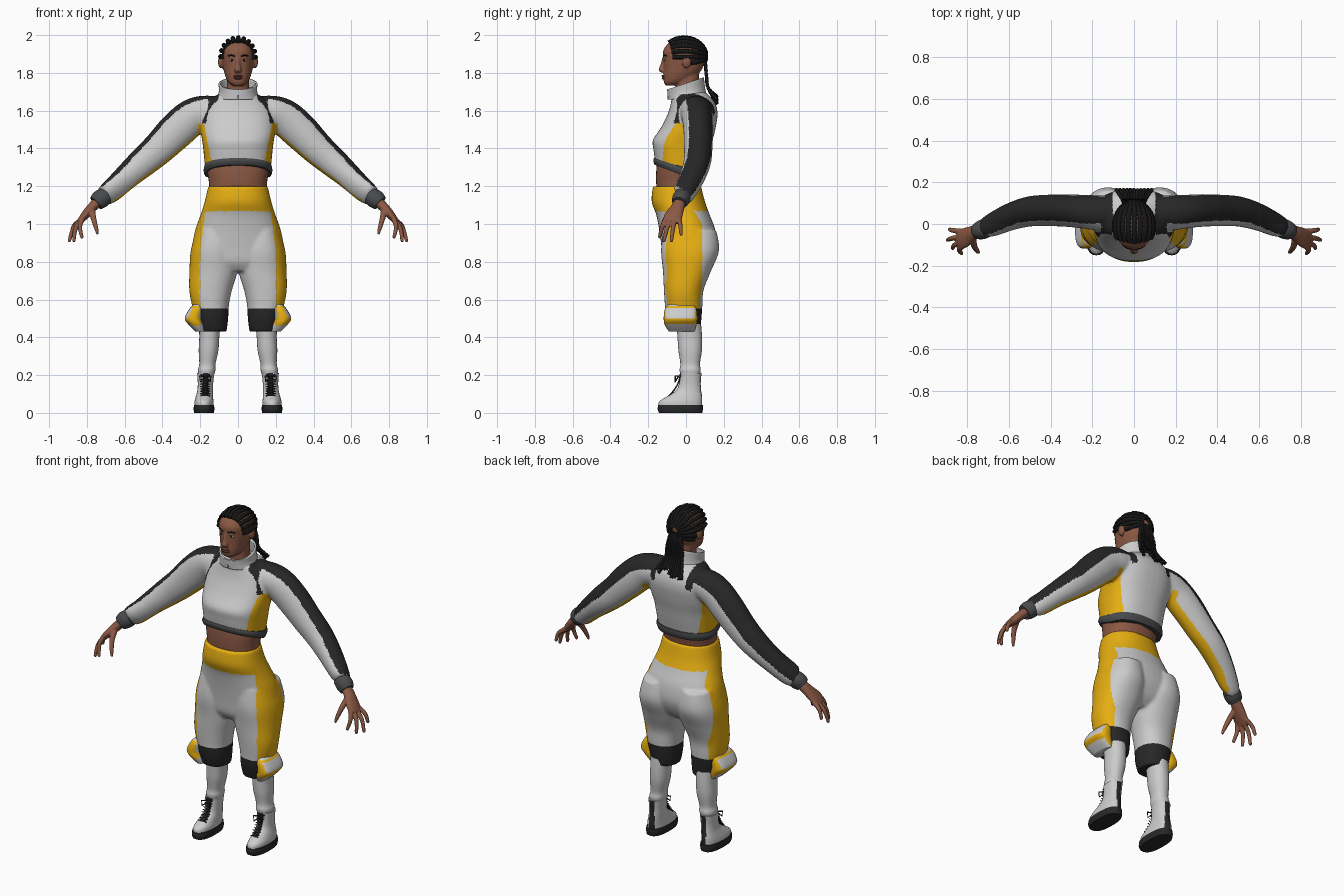
import bpy, bmesh, math, random
from mathutils import Vector, Matrix

random.seed(4)
default = bpy.data.objects.get("Cube")
if default:
    bpy.data.objects.remove(default)

COLOURS = {
    "white_fabric": (.6, .6, .6), "yellow_fabric": (.8, .43, .006),
    "black_fabric": (.02, .02, .02), "grey_trim": (.065, .068, .072),
    "skin": (.26, .1, .058), "lip_skin": (.15, .05, .04), "black_hair": (.008, .008, .008),
}
MATERIALS = {}
for label, rgb in COLOURS.items():
    mat = bpy.data.materials.new(label)
    mat.use_nodes = True
    mat.diffuse_color = (*rgb, 1)
    shader = next(n for n in mat.node_tree.nodes if n.type == "BSDF_PRINCIPLED")
    shader.inputs["Base Color"].default_value = (*rgb, 1)
    shader.inputs["Roughness"].default_value = .7
    MATERIALS[label] = mat


def finish(name, bm, colour):
    bmesh.ops.recalc_face_normals(bm, faces=bm.faces)
    mesh = bpy.data.meshes.new(name)
    bm.to_mesh(mesh)
    bm.free()
    mesh.materials.append(MATERIALS[colour])
    mesh.shade_smooth()
    mesh.set_sharp_from_angle(angle=1)
    obj = bpy.data.objects.new(name, mesh)
    bpy.context.collection.objects.link(obj)
    return obj


def spline(rows, sub):
    """Catmull-Rom through rows of equal length."""
    rows = [Vector(r) for r in rows]
    out = []
    for i in range(len(rows) - 1):
        a, b, c, d = rows[max(i - 1, 0)], rows[i], rows[i + 1], rows[min(i + 2, len(rows) - 1)]
        for k in range(sub):
            t = k / sub
            out.append(b + (c - a) * (t / 2) + (a * 2 - b * 5 + c * 4 - d) * (t * t / 2)
                       + (b * 3 - a - c * 3 + d) * (t ** 3 / 2))
    return out + [rows[-1]]


def loft(name, stations, colour, level=False, power=2, sides=40, sub=6, cap=True):
    """Skin over elliptical rings; each station is x, y, z, radius across, radius along y."""
    rows = spline(stations, sub)
    bm = bmesh.new()
    rings = []
    for i, row in enumerate(rows):
        centre = Vector(row[:3])
        u, v = Vector((1, 0, 0)), Vector((0, 1, 0))
        if not level:
            path = (Vector(rows[min(i + 1, len(rows) - 1)][:3]) - Vector(rows[max(i - 1, 0)][:3])).normalized()
            v = (v - path * v.dot(path)).normalized()
            u = v.cross(path)
        ring = []
        for k in range(sides):
            a = math.tau * k / sides
            c, s = math.cos(a), math.sin(a)
            cu = math.copysign(abs(c) ** (2 / power), c)
            sv = math.copysign(abs(s) ** (2 / power), s)
            ring.append(bm.verts.new(centre + u * cu * row[3] + v * sv * row[4]))
        rings.append(ring)
    for low, high in zip(rings, rings[1:]):
        for k in range(sides):
            bm.faces.new((low[k - 1], low[k], high[k], high[k - 1]))
    if cap:
        bm.faces.new(rings[0])
        bm.faces.new(rings[-1])
    return finish(name, bm, colour)


def upright(name, rows, colour, power=2.2, **options):
    """Level loft; each row is height, centre x, half width, front y, back y."""
    return loft(name, [(x, (f + b) / 2, z, w, (b - f) / 2) for z, x, w, f, b in rows],
                colour, True, power, **options)


def ball(name, centre, radii, colour):
    bm = bmesh.new()
    bmesh.ops.create_uvsphere(bm, u_segments=20, v_segments=12, radius=1,
                              matrix=Matrix.Translation(centre) @ Matrix.Diagonal((*radii, 1)))
    return finish(name, bm, colour)


def tubes(name, paths, depth, colour, lumpy=False):
    curve = bpy.data.curves.new(name, "CURVE")
    curve.dimensions, curve.bevel_depth = "3D", depth
    curve.bevel_resolution, curve.use_fill_caps = 2, True
    for path in paths:
        strand = curve.splines.new("POLY")
        strand.points.add(len(path) - 1)
        for i, (point, co) in enumerate(zip(strand.points, path)):
            point.co = (*co, 1)
            point.radius = .8 if lumpy and i % 2 else 1
    curve.materials.append(MATERIALS[colour])
    obj = bpy.data.objects.new(name, curve)
    bpy.context.collection.objects.link(obj)
    return obj


def mirrored(obj):
    twin = obj.copy()
    twin.data = obj.data.copy()
    twin.data.transform(Matrix.Scale(-1, 4, (1, 0, 0)))
    if twin.type == "MESH":
        twin.data.flip_normals()
    twin.name = obj.name.replace("left", "right")
    bpy.context.collection.objects.link(twin)
    return twin


def blend(name, parts, voxel, colour):
    """Fuse overlapping parts into one soft surface."""
    bm = bmesh.new()
    for part in parts:
        bm.from_mesh(part.data)
        bpy.data.objects.remove(part)
    obj = finish(name, bm, colour)
    remesh = obj.modifiers.new("fuse", "REMESH")
    remesh.mode, remesh.voxel_size = "VOXEL", voxel
    soften = obj.modifiers.new("soften", "SMOOTH")
    soften.factor, soften.iterations = .5, 4
    graph = bpy.context.evaluated_depsgraph_get()
    mesh = bpy.data.meshes.new_from_object(obj.evaluated_get(graph))
    obj.modifiers.clear()
    obj.data = mesh
    mesh.materials.clear()
    mesh.materials.append(MATERIALS[colour])
    mesh.shade_smooth()
    return obj


def paint(obj, rule):
    obj.data.materials.clear()
    used = []
    for face in obj.data.polygons:
        colour = rule(face.center, face.normal)
        if colour not in used:
            used.append(colour)
            obj.data.materials.append(MATERIALS[colour])
        face.material_index = used.index(colour)


# Cropped jacket: body and sleeves, hem raised at the front
def raise_hem(obj):
    for v in obj.data.vertices:
        if v.co.z < 1.52:
            v.co.z += .06 * max(0, -v.co.y) / .17 * (1.52 - v.co.z) / .25


def jacket_colour(c, n):
    x, side = abs(c.x), math.copysign(1, c.x)
    facing = n.dot(Vector((.6 * side, .25, .76)))
    if x > .21 or c.z > 1.53:
        if x > .1 and facing > .48:
            return "black_fabric"
        under = n.dot(Vector((-.63 * side, 0, -.77)))
        return "yellow_fabric" if .2 < x < .66 and under > .8 else "white_fabric"
    return "yellow_fabric" if x > .13 + .2 * (c.z - 1.28) else "white_fabric"


body = upright("body", [(1.265, 0, .172, -.162, .1), (1.35, 0, .18, -.172, .12), (1.42, 0, .187, -.175, .135),
                        (1.5, 0, .198, -.137, .155), (1.58, 0, .195, -.098, .167), (1.64, 0, .165, -.08, .155),
                        (1.68, 0, .115, -.075, .12), (1.7, 0, .085, -.07, .1)], "white_fabric", 2.4)
sleeve = loft("left_sleeve", [(.08, .05, 1.6, .075, .08), (.18, .055, 1.59, .09, .085), (.25, .06, 1.56, .098, .08),
                              (.33, .065, 1.49, .098, .078), (.42, .065, 1.4, .088, .075), (.5, .06, 1.33, .08, .072),
                              (.59, .035, 1.25, .068, .065), (.68, -.005, 1.165, .058, .055),
                              (.715, -.02, 1.14, .045, .045)], "white_fabric")
jacket = blend("jacket", [body, sleeve, mirrored(sleeve)], .009, "white_fabric")
raise_hem(jacket)
paint(jacket, jacket_colour)
hem = upright("jacket_hem", [(1.25, 0, .174, -.166, .105), (1.272, 0, .182, -.173, .112),
                             (1.295, 0, .178, -.17, .112)], "grey_trim", 2.4)
raise_hem(hem)
collar = upright("collar", [(1.66, 0, .102, -.085, .105), (1.7, 0, .092, -.088, .092),
                            (1.745, 0, .093, -.09, .085)], "white_fabric", 2, cap=False)
for v in collar.data.vertices:
    v.co.z += .35 * v.co.y * max(0, v.co.z - 1.67) / .075
collar.modifiers.new("thickness", "SOLIDIFY").thickness = .01
tubes("zip_pull", [[(0, -.094, 1.7), (0, -.094, 1.66)]], .004, "grey_trim")
mirrored(loft("left_cuff", [(.7, -.015, 1.15, .046, .046), (.73, -.028, 1.13, .05, .046),
                            (.752, -.036, 1.11, .042, .038)], "grey_trim"))

# Bare waist
upright("waist", [(1.14, 0, .15, -.15, .06), (1.22, 0, .154, -.158, .075), (1.3, 0, .165, -.156, .09),
                  (1.4, 0, .16, -.14, .1)], "skin")

# Knee-length trousers
def trouser_colour(c, n):
    if c.z > 1.07:
        return "yellow_fabric"
    if c.z < .55:
        return "black_fabric"
    edge = .2 - .12 * max(0, c.z - .85)
    return "yellow_fabric" if abs(c.x) > edge and c.y < .085 else "white_fabric"


hips = upright("hips", [(1.2, 0, .158, -.175, .08), (1.12, 0, .176, -.182, .1), (1.05, 0, .198, -.158, .125),
                        (.97, 0, .226, -.142, .155), (.88, 0, .243, -.13, .162), (.8, 0, .24, -.12, .13),
                        (.75, 0, .21, -.09, .08)], "white_fabric")
leg = upright("left_leg", [(.97, .12, .1, -.12, .16), (.86, .125, .125, -.132, .175), (.75, .13, .127, -.122, .132),
                           (.65, .145, .113, -.117, .093), (.57, .146, .098, -.112, .087),
                           (.5, .14, .088, -.107, .082), (.43, .135, .075, -.088, .074)], "white_fabric")
trousers = blend("trousers", [hips, leg, mirrored(leg)], .009, "white_fabric")
paint(trousers, trouser_colour)

# Folded flaps outside the knees
flap = upright("left_knee_flap", [(.575, .215, .02, -.09, .04), (.55, .222, .036, -.112, .055),
                                  (.5, .236, .046, -.118, .06), (.465, .22, .04, -.112, .055),
                                  (.43, .2, .025, -.09, .045)], "white_fabric", 2.8)
paint(flap, lambda c, n: "yellow_fabric" if .47 < c.z < .5 or .555 < c.z < .565 or abs(c.y + .03) > .078
      else "white_fabric")
mirrored(flap)

# Socks and boots
mirrored(upright("left_sock", [(.47, .15, .057, -.05, .08), (.4, .152, .053, -.045, .085),
                               (.33, .156, .052, -.04, .084), (.26, .162, .043, -.03, .074),
                               (.225, .166, .046, -.034, .078), (.19, .168, .038, -.025, .07)], "white_fabric"))
boot = upright("left_boot", [(.03, .18, .05, -.145, .085), (.06, .18, .05, -.142, .086), (.085, .178, .046, -.105, .085),
                             (.12, .174, .041, -.052, .08), (.16, .172, .041, -.036, .078),
                             (.21, .171, .045, -.032, .082)], "white_fabric")
paint(boot, lambda c, n: "black_fabric" if abs(c.x - .173) < .016 and (c.y > .06 or n.y < -.3 and c.z > .09)
      else "white_fabric")
mirrored(boot)
mirrored(upright("left_sole", [(0, .18, .052, -.143, .086), (.02, .18, .055, -.15, .09),
                               (.042, .18, .053, -.147, .089)], "black_fabric", 2.5))
laces = []
for way in (-1, 1):
    zigzag = []
    for i in range(10):
        z = .09 + .0125 * i
        zigzag.append((.173 + .024 * way * (-1) ** i, -.03 - .06 * ((.21 - z) / .12) ** 2, z))
    bow = [(.173, -.038, .195), (.173 + .03 * way, -.056, .195), (.173 + .026 * way, -.058, .165), (.173, -.042, .19)]
    laces += [zigzag, bow]
mirrored(tubes("left_laces", laces, .004, "black_fabric"))

# Hands: palm, four fingers and a thumb
digits = [loft("palm", [(.735, -.03, 1.125, .027, .03), (.775, -.045, 1.085, .026, .036),
                        (.815, -.068, 1.04, .021, .048), (.84, -.078, 1.01, .014, .042)], "skin")]
tips = [(.825, -.142, .925), (.87, -.118, .905), (.895, -.078, .905), (.885, -.025, .94)]
for i, tip in enumerate(tips):
    root, end = Vector((.825, -.108 + .024 * i, 1.025)), Vector(tip)
    middle = (root + end) / 2 + Vector((.012, 0, .01))
    digits.append(loft("finger", [(*root, .014, .014), (*middle, .012, .012), (*end.lerp(middle, .1), .009, .009),
                                  (*end, .004, .004)], "skin", sides=12))
digits.append(loft("thumb", [(.775, -.06, 1.08, .018, .018), (.765, -.105, 1.03, .015, .015),
                             (.75, -.13, .975, .011, .011), (.743, -.138, .945, .006, .006)], "skin", sides=12))
mirrored(blend("left_hand", digits, .004, "skin"))

# Head, neck and face
skull = upright("skull", [(1.733, 0, .028, -.108, -.04), (1.75, 0, .05, -.117, 0), (1.78, 0, .066, -.12, .05),
                          (1.82, 0, .077, -.119, .085), (1.87, 0, .084, -.12, .1), (1.92, 0, .084, -.12, .102),
                          (1.96, 0, .06, -.088, .07), (1.983, 0, .022, -.04, .02)], "skin")
neck = upright("neck", [(1.64, 0, .07, -.05, .08), (1.72, 0, .06, -.055, .07), (1.82, 0, .058, -.05, .07)], "skin")
nose = loft("nose", [(0, -.116, 1.885, .01, .008), (0, -.123, 1.845, .011, .012), (0, -.129, 1.815, .02, .016),
                     (0, -.122, 1.802, .014, .01)], "skin", True)
ear = ball("left_ear", (.092, .003, 1.858), (.014, .024, .034), "skin")
blend("head", [skull, neck, nose, ear, mirrored(ear)], .005, "skin")
for name, z in (("upper_lip", 1.783), ("lower_lip", 1.772)):
    ball(name, (0, -.116, z), (.025, .013, .007), "lip_skin")
mirrored(ball("left_eye", (.033, -.11, 1.868), (.014, .006, .007), "white_fabric"))
mirrored(ball("left_iris", (.033, -.114, 1.868), (.007, .004, .0065), "black_hair"))
mirrored(tubes("left_eyebrow", [[(.016, -.119, 1.888), (.035, -.114, 1.894), (.054, -.1, 1.889)]],
               .004, "black_hair"))

# Braided rows over the scalp, then loose braids down the back
rows = []
for roll in range(-125, 126, 18):
    start = 47 + abs(roll) * .15 if abs(roll) < 95 else 108
    phi = math.radians(roll)
    row = []
    for i in range(25):
        a = math.radians(start + (166 - start) * i / 24)
        row.append((.093 * math.sin(a) * math.sin(phi), -.01 - .118 * math.cos(a),
                    1.885 + .102 * math.sin(a) * math.cos(phi)))
    rows.append(row)
tubes("braided_rows", rows, .013, "black_hair", True)
loose = []
for i in range(11):
    s = (i - 5) / 5
    loose.append(spline([(.03 * s, .1, 1.88), (.05 * s, .108, 1.79), (.055 * s, .118, 1.72),
                         (.085 * s, .165, 1.65 + random.uniform(-.02, .03))], 8))
tubes("loose_braids", loose, .01, "black_hair", True)
